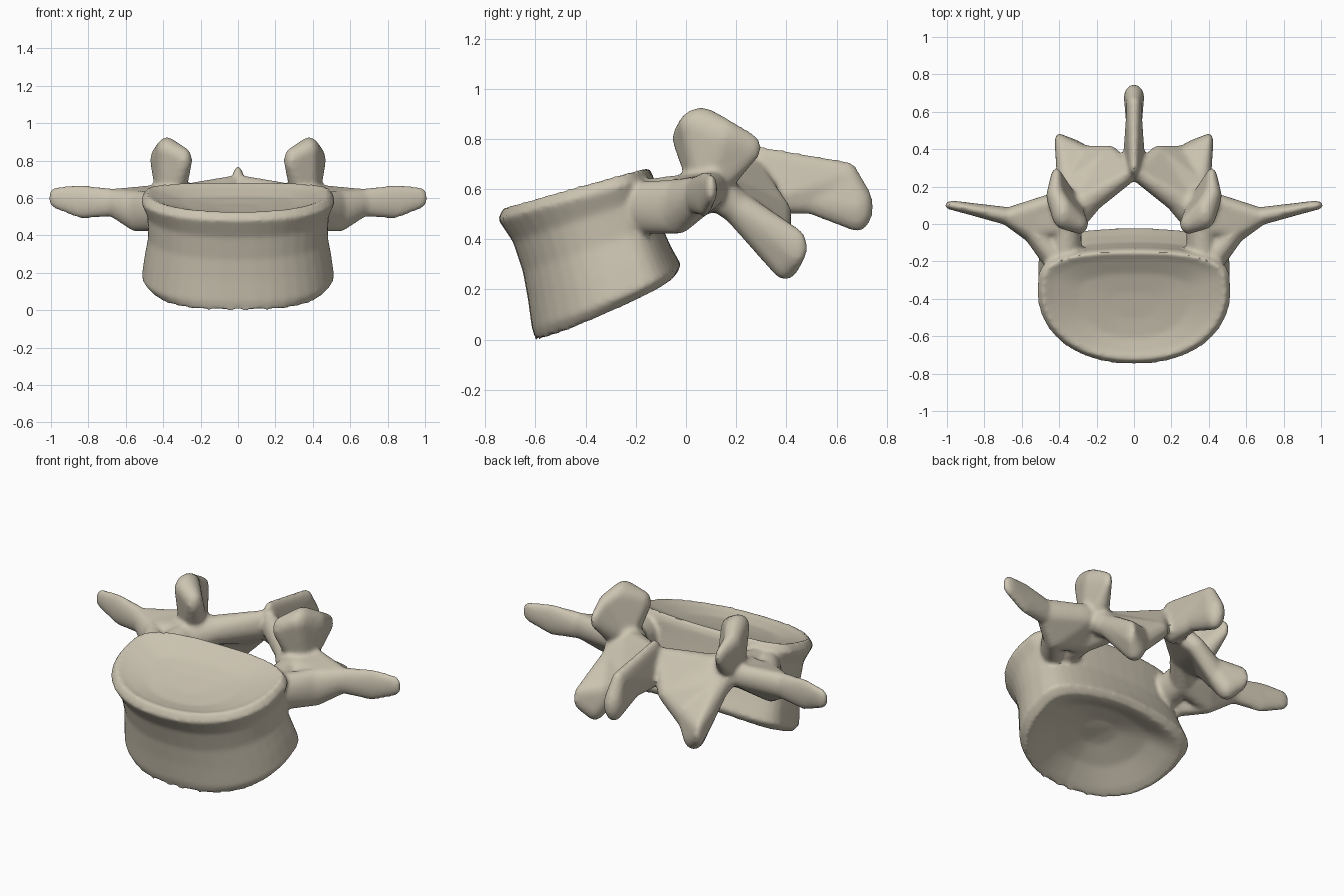
import bpy, bmesh, math
from mathutils import Vector

cube = bpy.data.objects.get("Cube")
if cube:
    bpy.data.objects.remove(cube)

COLOUR = (0.60, 0.55, 0.44, 1)
bone = bpy.data.materials.new("bone")
bone.use_nodes = True
bone.diffuse_color = COLOUR
bone.node_tree.nodes["Principled BSDF"].inputs["Base Color"].default_value = COLOUR

bm = bmesh.new()
SIDES = 40


def body_ring(front, back, width, bow=0.0, scale=1.0, lift=0.0):
    """Kidney outline, tilted so it runs from a front point to a back point."""
    a, b = Vector((0, *front)), Vector((0, *back))
    mid = a.lerp(b, 0.5)
    verts = []
    for i in range(SIDES):
        t = math.tau * i / SIDES
        c, s = math.cos(t), math.sin(t)
        along = 0.62 - 0.62 * c if c > 0 else 0.62 + 0.38 * abs(c) ** 0.5
        p = a.lerp(b, along)
        p.x = width * math.copysign(abs(s) ** 0.88, s)
        p.z -= bow * abs(s)
        p = mid + (p - mid) * scale
        p.z += lift
        verts.append(bm.verts.new(p))
    return verts


# Vertebral body: waisted drum with dished end plates
low = ((-0.60, 0.0), (-0.04, 0.26), 0.47, 0.03)
high = ((-0.725, 0.53), (-0.15, 0.69), 0.49)
rings = [
    body_ring(*low, scale=0.25, lift=0.10),
    body_ring(*low, scale=0.6, lift=0.07),
    body_ring(*low, scale=0.88, lift=0.015),
    body_ring(*low),
    body_ring((-0.615, 0.05), (-0.02, 0.30), 0.515, 0.03),
    body_ring((-0.63, 0.16), (-0.06, 0.37), 0.50, 0.01),
    body_ring((-0.65, 0.27), (-0.10, 0.46), 0.48),
    body_ring((-0.69, 0.39), (-0.12, 0.58), 0.485),
    body_ring((-0.75, 0.48), (-0.13, 0.65), 0.52),
    body_ring(*high),
    body_ring(*high, scale=0.88, lift=-0.02),
    body_ring(*high, scale=0.6, lift=-0.05),
    body_ring(*high, scale=0.25, lift=-0.06),
]
for r, q in zip(rings, rings[1:]):
    for i in range(SIDES):
        j = (i + 1) % SIDES
        bm.faces.new((r[i], r[j], q[j], q[i]))
bm.faces.new(rings[0][::-1])
bm.faces.new(rings[-1])

# Landmarks of the arch: centre, then radii
marks = {
    "pedicle_root": (.37, -.24, .53, .09, .06, .10),
    "pedicle_end": (.36, -.01, .56, .08, .07, .10),
    "wing_root": (.43, -.17, .51, .07, .06, .09),
    "wing_bend": (.55, -.03, .53, .05, .07, .11),
    "wing_back": (.45, .11, .60, .06, .05, .07),
    "wing_neck": (.67, .04, .575, .05, .05, .075),
    "wing_blade": (.84, .075, .58, .05, .035, .09),
    "wing_tip": (.965, .10, .60, .05, .025, .06),
    "upper_base": (.36, .09, .62, .08, .08, .08),
    "upper_front": (.29, .00, .80, .045, .055, .07),
    "upper_ridge": (.38, .06, .85, .06, .09, .075),
    "upper_outer": (.42, .15, .80, .05, .07, .08),
    "upper_back": (.415, .25, .765, .03, .05, .06),
    "lamina_side": (.26, .12, .60, .09, .07, .08),
    "lamina_mid": (.03, .27, .64, .05, .05, .08),
    "lamina_low": (.13, .37, .51, .05, .05, .05),
    "lower_root": (.34, .20, .53, .07, .06, .07),
    "lower_inner": (.26, .37, .40, .04, .05, .08),
    "lower_tip": (.33, .395, .31, .06, .06, .07),
    "lower_corner": (.40, .44, .37, .025, .045, .07),
    "spine_root": (0, .30, .67, .035, .05, .10),
    "spine_foot": (0, .33, .56, .06, .05, .06),
    "spine_under": (0, .50, .56, .04, .05, .06),
    "spine_crest": (0, .64, .645, .04, .05, .065),
    "spine_end": (0, .682, .53, .055, .065, .10),
}

# Unit ball shared by every landmark
ball = bmesh.new()
bmesh.ops.create_uvsphere(ball, u_segments=12, v_segments=8, radius=1)
ball_points = [v.co.copy() for v in ball.verts]
ball.free()


def hull(names, side=1):
    """Convex wrap around several landmark ellipsoids."""
    new = []
    for name in names.split():
        x, y, z, rx, ry, rz = marks[name]
        for p in ball_points:
            new.append(bm.verts.new((side * (x + rx * p.x), y + ry * p.y, z + rz * p.z)))
    bmesh.ops.convex_hull(bm, input=new)
    loose = [v for v in bm.verts if not v.link_faces]
    bmesh.ops.delete(bm, geom=loose, context="VERTS")


paired = [
    # Pedicles
    "pedicle_root pedicle_end",
    "pedicle_end upper_base lamina_side",
    # Transverse processes
    "pedicle_root wing_root wing_bend",
    "pedicle_end wing_bend wing_back",
    "wing_bend wing_back wing_neck",
    "wing_neck wing_blade",
    "wing_blade wing_tip",
    # Superior articular processes
    "upper_base upper_front upper_ridge",
    "upper_base upper_ridge upper_outer",
    "upper_base upper_outer upper_back",
    "upper_base wing_back",
    # Laminae
    "lamina_side lower_root upper_base",
    "lamina_side lamina_mid lamina_low",
    "lamina_side lamina_low lower_root",
    # Inferior articular processes
    "lower_root lamina_low lower_inner",
    "lower_root lower_inner lower_tip lower_corner",
]
for names in paired:
    for side in (1, -1):
        hull(names, side)

# Spinous process
hull("spine_root spine_foot spine_under spine_crest")
hull("spine_under spine_crest spine_end")

bmesh.ops.recalc_face_normals(bm, faces=bm.faces)
parts = bpy.data.meshes.new("vertebra_parts")
bm.to_mesh(parts)
bm.free()
vertebra = bpy.data.objects.new("vertebra", parts)
bpy.context.collection.objects.link(vertebra)

# Fuse the parts into one bone and soften the joins
fuse = vertebra.modifiers.new("fuse", "REMESH")
fuse.mode = "VOXEL"
fuse.voxel_size = 0.013
soften = vertebra.modifiers.new("soften", "SMOOTH")
soften.factor = 0.5
soften.iterations = 5
depsgraph = bpy.context.evaluated_depsgraph_get()
fused = bpy.data.meshes.new_from_object(vertebra.evaluated_get(depsgraph))
vertebra.modifiers.clear()
vertebra.data = fused
bpy.data.meshes.remove(parts)
fused.name = "vertebra"
fused.materials.append(bone)

bpy.ops.object.select_all(action="DESELECT")
vertebra.select_set(True)
bpy.context.view_layer.objects.active = vertebra
bpy.ops.object.shade_smooth_by_angle(angle=math.radians(40))
